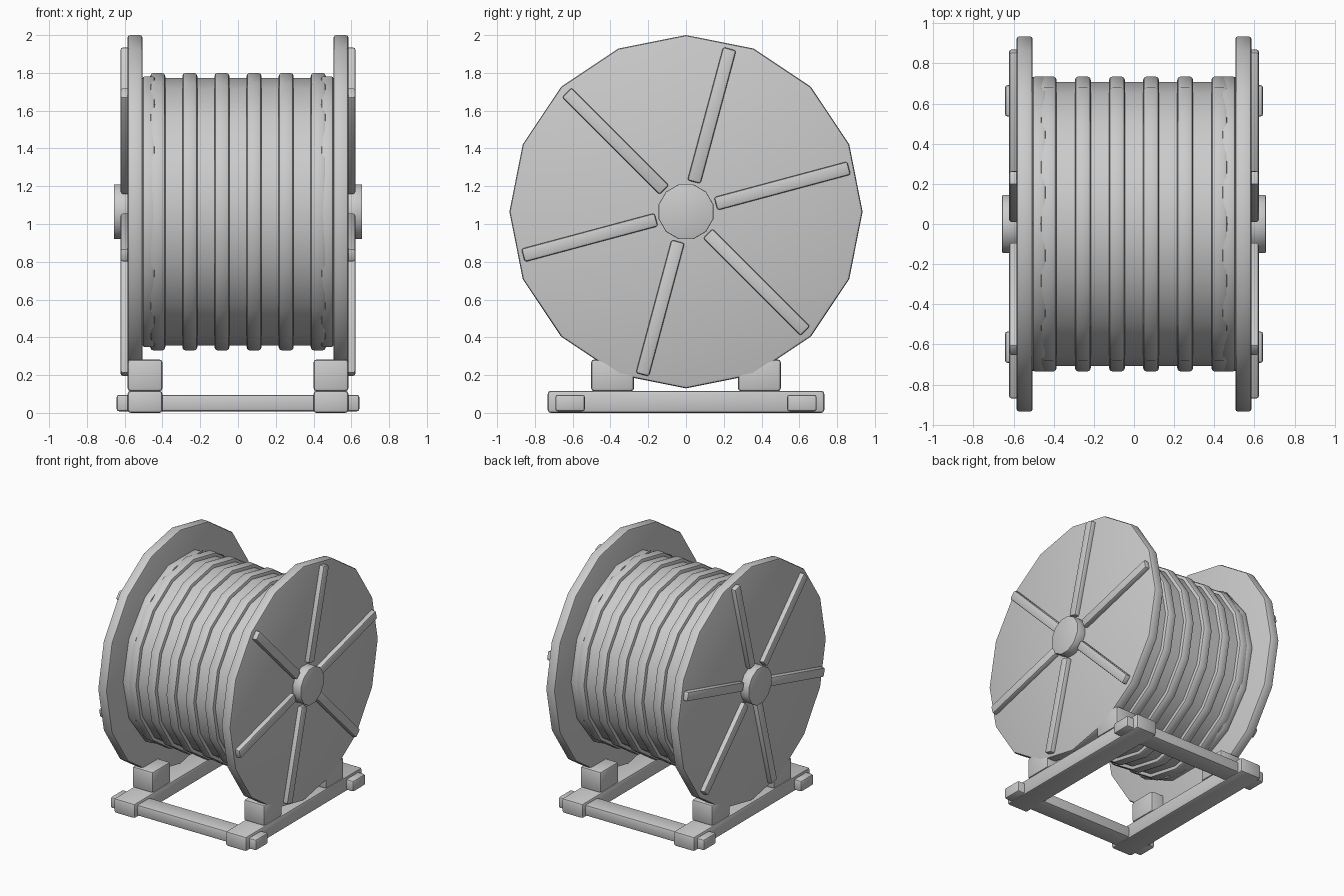
import bpy, bmesh
from math import sin, cos, pi, radians
from mathutils import Matrix, Vector

if "Cube" in bpy.data.objects:
    bpy.data.objects.remove(bpy.data.objects["Cube"])

AXLE_Z = 1.065


def finish(bm, name, bevel):
    """Bevel the hard edges, then make the object with angle-limited smoothing."""
    bmesh.ops.recalc_face_normals(bm, faces=bm.faces)
    if bevel:
        hard = [e for e in bm.edges if e.calc_face_angle(0) > radians(40)]
        bmesh.ops.bevel(bm, geom=hard, offset=bevel, segments=2,
                        profile=0.5, affect='EDGES')
    mesh = bpy.data.meshes.new(name)
    bm.to_mesh(mesh)
    bm.free()
    ob = bpy.data.objects.new(name, mesh)
    bpy.context.collection.objects.link(ob)
    bpy.ops.object.select_all(action='DESELECT')
    ob.select_set(True)
    bpy.context.view_layer.objects.active = ob
    bpy.ops.object.shade_smooth_by_angle(angle=radians(28))
    return ob


def disc(name, x0, x1, radius, sides, bevel, turn=0.0):
    """Polygonal cylinder lying along x, centred on the axle."""
    bm = bmesh.new()
    ring = [bm.verts.new((x0, radius * cos(turn + 2 * pi * i / sides),
                          AXLE_Z + radius * sin(turn + 2 * pi * i / sides)))
            for i in range(sides)]
    face = bm.faces.new(ring)
    out = bmesh.ops.extrude_face_region(bm, geom=[face])
    bmesh.ops.translate(bm, vec=(x1 - x0, 0, 0),
                        verts=[v for v in out['geom'] if isinstance(v, bmesh.types.BMVert)])
    return finish(bm, name, bevel)


def box(name, lo, hi, bevel, matrix=Matrix()):
    """Bevelled box between two corners, optionally transformed."""
    bm = bmesh.new()
    lo, hi = Vector(lo), Vector(hi)
    bmesh.ops.create_cube(bm, size=1, matrix=matrix @ Matrix.Translation((lo + hi) / 2)
                          @ Matrix.Diagonal((*(hi - lo), 1)))
    return finish(bm, name, bevel)


# Drum core and its raised cable bands
disc("drum_core", -0.52, 0.52, 0.707, 16, 0)
for i in range(6):
    x = -0.425 + 0.17 * i
    disc(f"cable_band_{i + 1}", x - 0.04, x + 0.04, 0.735, 16, 0.018)

for s, side in ((-1, "left"), (1, "right")):
    # End collar, flange and hub
    disc(f"{side}_collar", s * 0.44, s * 0.505, 0.735, 14, 0.012)
    disc(f"{side}_flange", s * 0.505, s * 0.585, 0.935, 16, 0.014)
    disc(f"{side}_hub", s * 0.57, s * 0.657, 0.15, 12, 0.006, radians(15))

    # Six radial battens on the outer face of the flange
    for k in range(6):
        m = Matrix.Translation((0, 0, AXLE_Z)) @ Matrix.Rotation(radians(15 + 60 * k), 4, 'X')
        box(f"{side}_batten_{k + 1}", (min(s * 0.57, s * 0.622), 0.163, -0.036),
            (max(s * 0.57, s * 0.622), 0.893, 0.036), 0.012, m)

    # Base rail and the two chocks holding the flange
    xa, xb = sorted((s * 0.40, s * 0.584))
    box(f"{side}_base_rail", (xa, -0.732, 0), (xb, 0.732, 0.117), 0.016)
    for t, end in ((-1, "front"), (1, "back")):
        ya, yb = sorted((t * 0.275, t * 0.502))
        box(f"{side}_{end}_chock", (xa, ya, 0.115), (xb, yb, 0.283), 0.016)

# Cross beams joining the rails
for t, end in ((-1, "front"), (1, "back")):
    ya, yb = sorted((t * 0.535, t * 0.692))
    box(f"{end}_cross_beam", (-0.643, ya, 0.008), (0.643, yb, 0.096), 0.014)
